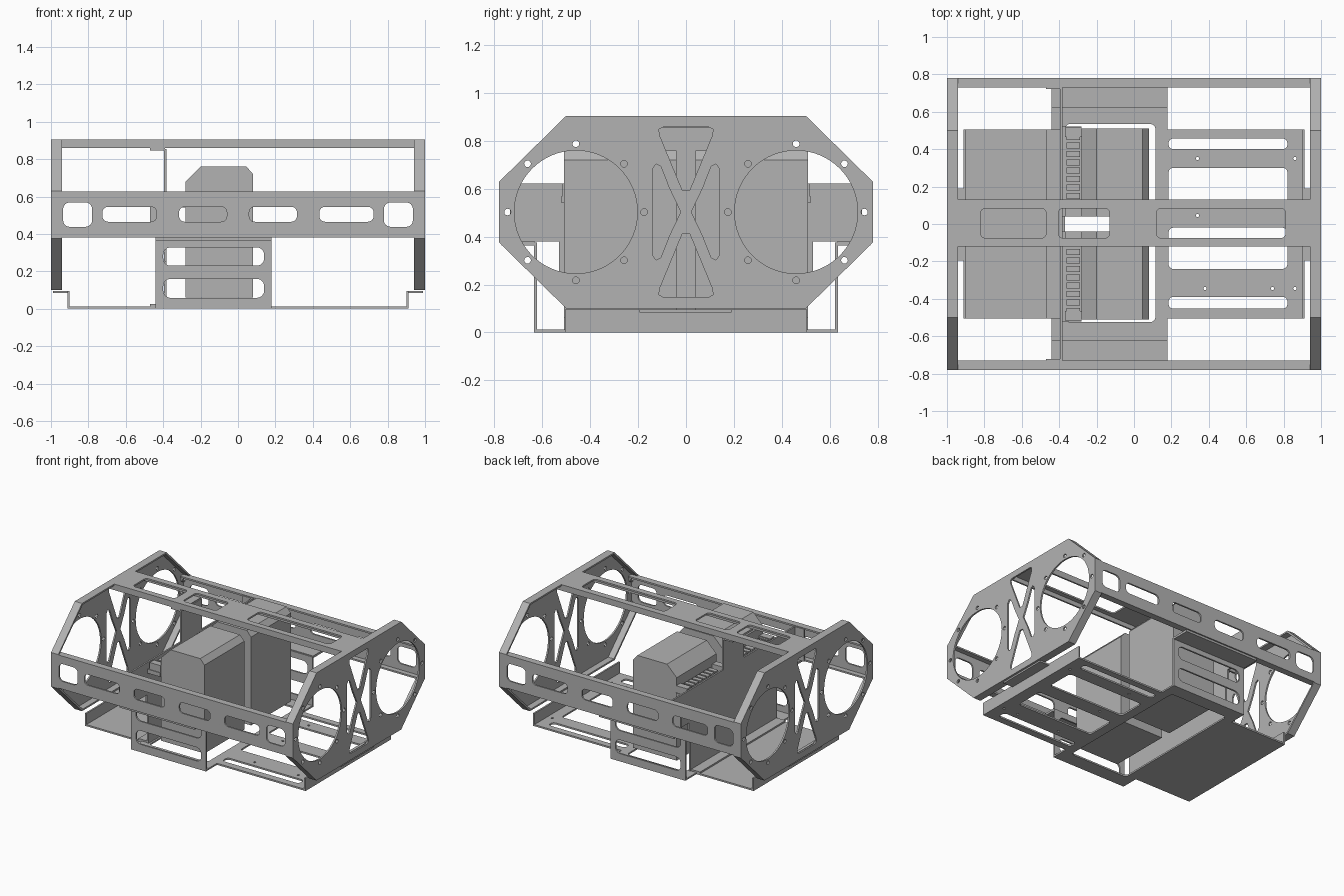
import bpy
from math import sin, cos, pi
from mathutils import Matrix

cube = bpy.data.objects.get("Cube")
if cube:
    bpy.data.objects.remove(cube, do_unlink=True)

grey = bpy.data.materials.new("plain_grey")
grey.use_nodes = True
COLOUR = (0.45, 0.45, 0.45, 1)
grey.diffuse_color = COLOUR
grey.node_tree.nodes["Principled BSDF"].inputs["Base Color"].default_value = COLOUR

T = 0.012  # sheet thickness

# Local (u, v, normal) to world for each facing axis
FRAMES = {
    "x": Matrix(((0, 0, 1, 0), (1, 0, 0, 0), (0, 1, 0, 0), (0, 0, 0, 1))),
    "y": Matrix(((1, 0, 0, 0), (0, 0, -1, 0), (0, 1, 0, 0), (0, 0, 0, 1))),
    "z": Matrix.Identity(4),
}


def circle(u, v, r, n=32):
    return [(u + r * cos(2 * pi * i / n), v + r * sin(2 * pi * i / n)) for i in range(n)]


def rect(u0, u1, v0, v1, r=0.0):
    if r == 0:
        return [(u0, v0), (u1, v0), (u1, v1), (u0, v1)]
    pts = []
    for k, (u, v) in enumerate([(u1 - r, v1 - r), (u0 + r, v1 - r), (u0 + r, v0 + r), (u1 - r, v0 + r)]):
        for i in range(7):
            a = pi / 2 * (k + i / 6)
            pts.append((u + r * cos(a), v + r * sin(a)))
    return pts


def plate(name, axis, lo, hi, outline, holes=()):
    """Extrude a flat outline with holes between two positions on an axis."""
    cu = bpy.data.curves.new(name, "CURVE")
    cu.dimensions = "2D"
    cu.fill_mode = "BOTH"
    cu.extrude = (hi - lo) / 2
    for loop in [outline, *holes]:
        sp = cu.splines.new("POLY")
        sp.points.add(len(loop) - 1)
        for p, (u, v) in zip(sp.points, loop):
            p.co = (u, v, 0, 1)
        sp.use_cyclic_u = True
    tmp = bpy.data.objects.new(name + "_curve", cu)
    bpy.context.collection.objects.link(tmp)
    bpy.context.view_layer.update()
    dg = bpy.context.evaluated_depsgraph_get()
    mesh = bpy.data.meshes.new_from_object(tmp.evaluated_get(dg))
    bpy.data.objects.remove(tmp, do_unlink=True)
    mid = (lo + hi) / 2
    offset = {"x": (mid, 0, 0), "y": (0, mid, 0), "z": (0, 0, mid)}[axis]
    mesh.transform(Matrix.Translation(offset) @ FRAMES[axis])
    mesh.materials.clear()
    mesh.materials.append(grey)
    for f in mesh.polygons:
        f.material_index = 0
        f.use_smooth = False
    ob = bpy.data.objects.new(name, mesh)
    bpy.context.collection.objects.link(ob)
    return ob


def box(name, x0, x1, y0, y1, z0, z1):
    return plate(name, "z", z0, z1, rect(x0, x1, y0, y1))


# End frames: octagon plates with truss cutouts and a folded rim
MID = 0.503
octagon = [(0.5, 0.905), (-0.5, 0.905), (-0.78, 0.63), (-0.78, 0.375),
           (-0.5, 0.1), (0.5, 0.1), (0.78, 0.375), (0.78, 0.63)]
inner = [(u * 0.983, MID + (v - MID) * 0.97) for u, v in octagon]
cutouts = []
for s in (-1, 1):
    cutouts.append(circle(s * 0.46, MID, 0.257, 64))
    cutouts += [circle(s * 0.46 + 0.285 * cos(k * pi / 4), MID + 0.285 * sin(k * pi / 4), 0.014, 12)
                for k in range(8)]
    cutouts.append([(s * u, MID + v) for u, v in
                    [(0.14, 0.18), (0.125, 0.2), (0.105, 0.19), (0.07, 0.1), (0.022, 0),
                     (0.07, -0.1), (0.105, -0.19), (0.125, -0.2), (0.14, -0.18)]])
    cutouts.append([(u, MID + s * v) for u, v in
                    [(-0.095, 0.355), (0.095, 0.355), (0.113, 0.345), (0.11, 0.32),
                     (0.015, 0.09), (-0.015, 0.09), (-0.11, 0.32), (-0.113, 0.345)]])
for side, s in (("left", 1), ("right", -1)):
    a, b = sorted((s, s * (1 - T)))
    plate(side + "_end_frame", "x", a, b, octagon, cutouts)
    a, b = sorted((s * (1 - T), s * 0.94))
    plate(side + "_end_rim", "x", a, b, octagon, [inner])
    for e in (-1, 1):
        for z in (0.41, 0.595):
            a, b = sorted((s * 0.975, s))
            plate(side + "_frame_bolt", "x", a, b, circle(e * 0.757, z, 0.02, 16),
                  [circle(e * 0.757, z, 0.01, 12)])

# Front and back rails: slotted channels
rail_slots = [rect(a, b, 0.465, 0.545, 0.03) for a, b in
              [(-0.725, -0.435), (-0.315, -0.06), (0.06, 0.315), (0.435, 0.725)]]
rail_slots += [rect(-0.935, -0.78, 0.438, 0.568, 0.035), rect(0.78, 0.935, 0.438, 0.568, 0.035)]
for side, s in (("front", -1), ("back", 1)):
    a, b = sorted((s * 0.768, s * 0.78))
    plate(side + "_rail", "y", a, b, rect(-1, 1, 0.38, 0.627), rail_slots)
    a, b = sorted((s * 0.73, s * 0.768))
    for z in (0.38, 0.627 - T):
        box(side + "_rail_flange", -0.988, 0.988, a, b, z, z + T)

# Top rail: slotted channel
top_slots = [rect(a, b, -0.075, 0.083, 0.025) for a, b in
             [(-0.82, -0.47), (-0.405, -0.13), (0.12, 0.81)]]
plate("top_rail", "z", 0.905 - T, 0.905, rect(-1, 1, -0.12, 0.13), top_slots)
for y in (-0.12, 0.13 - T):
    box("top_rail_flange", -0.988, 0.988, y, y + T, 0.86, 0.895)

# Floor tray: solid right bay, open middle bay, slotted left bay
floor = [(-0.91, -0.505), (-0.44, -0.505), (-0.44, -0.635), (0.18, -0.635), (0.18, -0.505), (0.91, -0.505),
         (0.91, 0.505), (0.18, 0.505), (0.18, 0.635), (-0.44, 0.635), (-0.44, 0.505), (-0.91, 0.505)]
floor_holes = [rect(-0.37, 0.115, -0.525, 0.535, 0.03)]
floor_holes += [rect(0.185, 0.82, a, b, 0.025) for a, b in
                [(0.4, 0.457), (0.09, 0.3), (-0.24, -0.02), (-0.453, -0.39)]]
floor_holes += [circle(u, v, 0.009, 10) for u, v in
                [(0.34, 0.35), (0.86, 0.35), (0.34, 0.045), (0.38, -0.345), (0.74, -0.345), (0.86, -0.345)]]
plate("floor_tray", "z", 0, T, floor, floor_holes)
for s in (-1, 1):
    a, b = sorted((s * 0.9, s * 0.912))
    box("tray_end_lip", a, b, -0.505, 0.505, 0, 0.095)
    a, b = sorted((s * 0.9, s * 0.99))
    box("tray_end_tab", a, b, -0.195, 0.19, 0.083, 0.095)

# Tray cradles: slotted walls folding out to the rails
for s in (-1, 1):
    a, b = sorted((s * 0.623, s * 0.635))
    plate("cradle_wall", "y", a, b, rect(-0.44, 0.18, 0, 0.375),
          [rect(-0.4, 0.14, 0.23, 0.328, 0.04), rect(-0.4, 0.14, 0.058, 0.16, 0.04)])
    a, b = sorted((s * 0.63, s * 0.77))
    box("cradle_flange", -0.44, 0.18, a, b, 0.364, 0.38)

# Upright mounting panel with wings and a tall centre tab
half = [(0.51, 0.012), (0.51, 0.25), (0.53, 0.25), (0.53, 0.38), (0.735, 0.38),
        (0.735, 0.622), (0.53, 0.622), (0.12, 0.622), (0.12, 0.855)]
plate("mounting_panel", "x", -0.395, -0.383, half + [(-u, v) for u, v in reversed(half)])
box("panel_top_tab", -0.47, -0.39, -0.12, 0.12, 0.845, 0.86)
box("panel_foot", -0.47, -0.39, -0.505, 0.505, 0.012, 0.024)
for s in (-1, 1):
    a, b = sorted((s * 0.723, s * 0.735))
    box("panel_wing_flange", -0.47, -0.39, a, b, 0.38, 0.622)

# Twin chamfered power units with terminal strips
unit = [(-0.28, 0.06), (0.08, 0.06), (0.08, 0.72), (0.045, 0.76), (-0.2, 0.76), (-0.28, 0.68)]
for s in (-1, 1):
    a, b = sorted((s * 0.04, s * 0.51))
    plate("power_unit", "y", a, b, unit)
    a, b = sorted((s * 0.04, s * 0.52))
    box("terminal_board", -0.383, -0.28, a, b, 0.54, 0.57)
    for k in range(8):
        y = s * (0.15 + 0.045 * k)
        box("terminal_block", -0.36, -0.29, y - 0.016, y + 0.016, 0.57, 0.615)
    for y in (0.065, 0.49):
        box("terminal_bracket", -0.37, -0.28, s * y - 0.025, s * y + 0.025, 0.57, 0.622)
